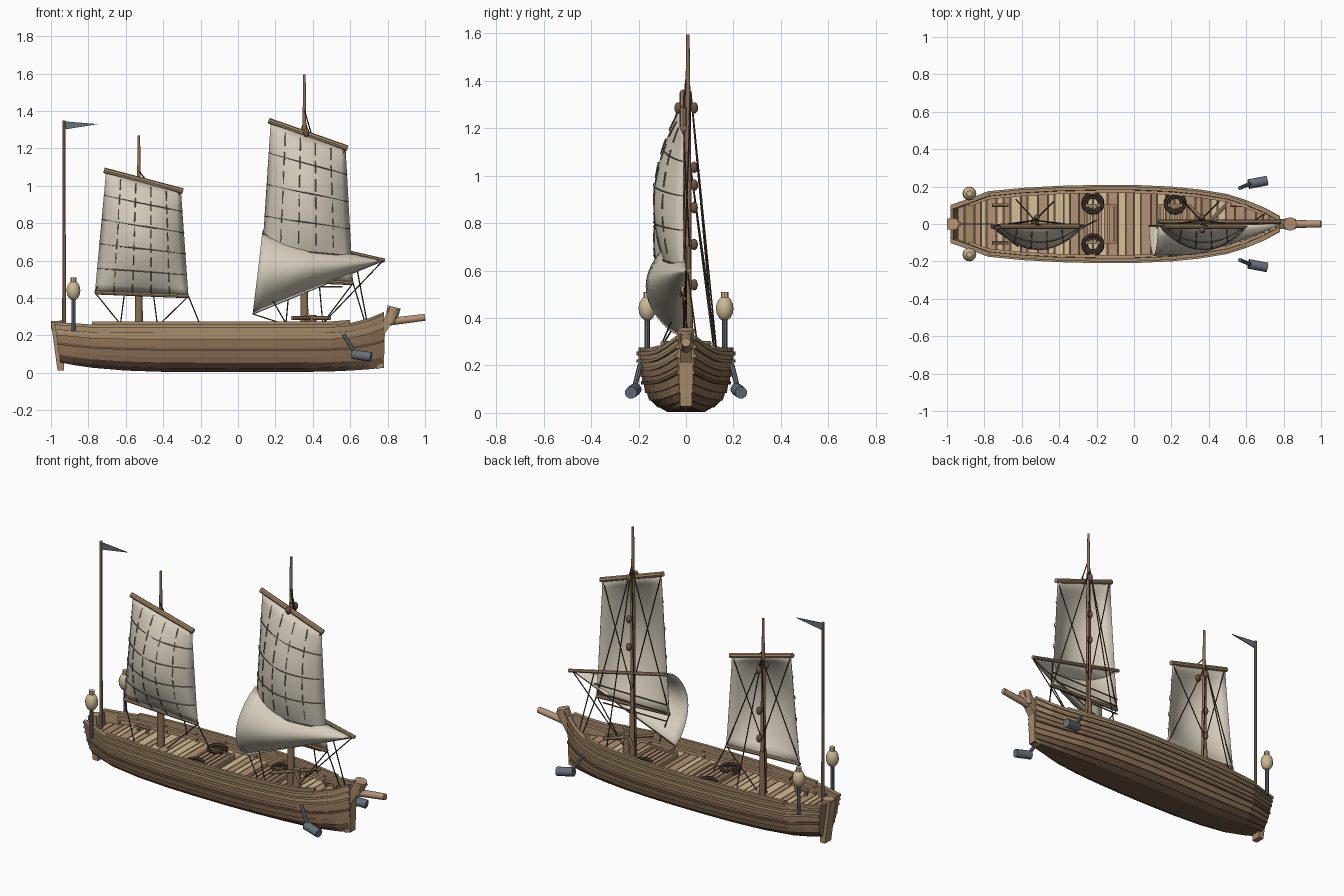
import bpy, bmesh, math, random
from mathutils import Vector as V

random.seed(4)
cube = bpy.data.objects.get("Cube")
if cube:
    bpy.data.objects.remove(cube)


def material(name, *rgb):
    m = bpy.data.materials.new(name)
    m.use_nodes = True
    m.diffuse_color = (*rgb, 1)
    m.node_tree.nodes["Principled BSDF"].inputs["Base Color"].default_value = (*rgb, 1)
    return m


BROWN = material("hull brown", .26, .16, .09)
DARK = material("dark wood", .15, .09, .055)
RAIL = material("rail wood", .37, .25, .14)
TAN = material("light tan wood", .66, .52, .3)
PINK = material("warm deck wood", .46, .29, .18)
SAIL = material("canvas", .66, .60, .49)
ROPE = material("dark rope", .08, .05, .035)
SEAM = material("seam grey", .22, .19, .15)
IRON = material("iron grey", .13, .16, .19)
CREAM = material("lantern cream", .6, .48, .29)


def finish(name, bm, *mats, smooth=False):
    bmesh.ops.recalc_face_normals(bm, faces=bm.faces)
    mesh = bpy.data.meshes.new(name)
    bm.to_mesh(mesh)
    bm.free()
    ob = bpy.data.objects.new(name, mesh)
    bpy.context.collection.objects.link(ob)
    for m in mats:
        mesh.materials.append(m)
    if smooth:
        bpy.context.view_layer.objects.active = ob
        ob.select_set(True)
        bpy.ops.object.shade_smooth_by_angle(angle=math.radians(40))
        ob.select_set(False)
    return ob


def mirror_y(ob):
    ob.modifiers.new("mirror", 'MIRROR').use_axis = (False, True, False)
    return ob


def rods(name, items, mat, sides=8):
    """Straight round bars: (start, end, start radius, end radius)."""
    bm = bmesh.new()
    for p, q, r0, r1 in items:
        p, q = V(p), V(q)
        new = bmesh.ops.create_cone(bm, cap_ends=True, segments=sides, radius1=r0,
                                    radius2=r1, depth=(q - p).length)["verts"]
        turn = V((0, 0, 1)).rotation_difference(q - p).to_matrix()
        for v in new:
            v.co = turn @ v.co + (p + q) / 2
    return finish(name, bm, mat, smooth=True)


def boxes(name, items, mat):
    """Boxes: (centre, size)."""
    bm = bmesh.new()
    for c, s in items:
        for v in bmesh.ops.create_cube(bm)["verts"]:
            v.co = V(a * b + d for a, b, d in zip(v.co, s, c))
    return finish(name, bm, mat)


def balls(name, items, mat):
    """Ellipsoids: (centre, radii)."""
    bm = bmesh.new()
    for c, s in items:
        for v in bmesh.ops.create_uvsphere(bm, u_segments=12, v_segments=8, radius=1)["verts"]:
            v.co = V(a * b + d for a, b, d in zip(v.co, s, c))
    return finish(name, bm, mat, smooth=True)


def prism(name, outline, half, mat):
    """Outline in x and z, given thickness along y."""
    bm = bmesh.new()
    a, b = [[bm.verts.new((x, s * half, z)) for x, z in outline] for s in (-1, 1)]
    bm.faces.new(a)
    bm.faces.new(b)
    for i in range(len(a)):
        bm.faces.new((a[i - 1], a[i], b[i], b[i - 1]))
    return finish(name, bm, mat)


def loft(bm, rings, index=0):
    rows = [[bm.verts.new(p) for p in r] for r in rings]
    faces = [bm.faces.new(rows[0]), bm.faces.new(rows[-1])]
    for a, b in zip(rows, rows[1:]):
        for i in range(len(a)):
            faces.append(bm.faces.new((a[i - 1], a[i], b[i], b[i - 1])))
    for f in faces:
        f.material_index = index


def lerp(table, x):
    for (x0, y0), (x1, y1) in zip(table, table[1:]):
        if x <= x1:
            return y0 + (y1 - y0) * (x - x0) / (x1 - x0)
    return table[-1][1]


# Hull shape
BEAM = [(-.95, .092), (-.88, .127), (-.78, .165), (-.6, .183), (-.4, .194), (-.2, .199), (0, .199),
        (.2, .19), (.35, .175), (.5, .15), (.6, .117), (.7, .075), (.78, .03)]
SHEER = [(-.95, .262), (-.8, .248), (.5, .248), (.65, .26), (.78, .315)]
SHAPE = [(0, .36), (.08, .56), (.2, .74), (.4, .87), (.65, .94), (1, 1)]
STATIONS = [x for x, _ in BEAM]


def hull(x, t, out=0.0):
    low = .004 + .026 * abs(x / .8) ** 4
    z = low + (lerp(SHEER, x) - low) * t
    return V((x - (.03 * t if x < -.9 else 0), lerp(BEAM, x) * lerp(SHAPE, t) + out, z))


# Overlapping hull planks
bm = bmesh.new()
cuts = [0, .08, .2, .33, .47, .6, .73, .85, 1]
for k, (t0, t1) in enumerate(zip(cuts, cuts[1:])):
    loft(bm, [[hull(x, t0, .008), hull(x, t1, .001), hull(x, t1, -.014), hull(x, t0, -.014)]
              for x in STATIONS], [1, 1, 0, 0, 0, 0, 2, 2][k])
mirror_y(finish("hull_planks", bm, BROWN, DARK, RAIL))

bm = bmesh.new()
loft(bm, [[hull(x, 0, .006), hull(x, .06, -.01), V((x, 0, hull(x, .06).z)), V((x, 0, hull(x, 0).z))]
          for x in STATIONS])
mirror_y(finish("hull_bottom", bm, DARK))

bm = bmesh.new()
edge = [hull(-.95, t) for t in cuts]
edge += [V((p.x, -p.y, p.z)) for p in reversed(edge)]
loft(bm, [edge, [p + V((.015, 0, 0)) for p in edge]])
finish("transom", bm, BROWN)

# Wales and cap rail, swept along the hull
for name, t, out, r, first, last, mat in (
        ("lower_wale", .5, .004, .007, -1, 1, DARK), ("middle_wale", .74, .006, .007, -1, 1, RAIL),
        ("upper_wale", .88, .007, .006, -1, 1, RAIL), ("cap_rail", 1.01, -.003, .013, -1, 1, RAIL),
        ("top_rail", 1.08, -.008, .009, -.8, .62, RAIL), ("inner_rail", .93, -.024, .008, -.9, .72, PINK)):
    bm = bmesh.new()
    loft(bm, [[hull(x, t) + V((0, out + a * r, b * min(r, .008)))
               for a, b in ((-1, -1), (1, -1), (1, 1), (-1, 1))]
              for x in STATIONS if first < x < last])
    mirror_y(finish(name, bm, mat))

# Deck planks across the hull, over a dark underside
bm = bmesh.new()
x = -.94
while x < .74:
    w = random.uniform(.03, .06)
    for c, a, b, z0, z1 in ((random.choice((0, 0, 1, 2)), x, x + w - .005, .185, .2),
                            (3, x, x + w, .178, .184)):
        loft(bm, [[V((e, s * (lerp(BEAM, e) * .98 - .012), z)) for s, z in
                   ((-1, z0), (1, z0), (1, z1), (-1, z1))] for e in (a, b)], c)
    x += w
finish("deck_planks", bm, PINK, TAN, RAIL, DARK)

# Stem, stern post, bowsprit
prism("stem", [(.74, .02), (.78, .03), (.785, .21), (.865, .33), (.81, .35), (.76, .25)], .026, RAIL)
rods("stem_head", [((.815, 0, .27), (.835, 0, .352), .03, .036)], PINK, 12)
prism("stern_post", [(-.965, .012), (-.93, .012), (-.94, .27), (-1, .27)], .03, RAIL)
rods("stern_head", [((-.965, 0, .23), (-.968, 0, .278), .033, .033)], PINK, 12)
rods("bowsprit", [((.78, 0, .27), (1, 0, .297), .022, .019)], PINK, 10)
mirror_y(boxes("rail_stanchions", [((x, lerp(BEAM, x) - .026, .22), (.014, .012, .05))
                                   for x in STATIONS[1:-2]], RAIL))

# Deck fittings
for name, cx in (("aft_hatch", -.18), ("fore_hatch", .21)):
    boxes(name + "_frame", [((cx + s * .08, 0, .21), (.014, .21, .03)) for s in (-1, 1)] +
          [((cx, s * .1, .21), (.17, .014, .03)) for s in (-1, 1)], RAIL)
    boxes(name + "_cover", [((cx + i * .03, 0, .208), (.02, .19, .018)) for i in range(-2, 3)], PINK)
bm = bmesh.new()
for cx, cy in ((-.22, .11), (-.22, -.11), (.22, .11)):
    for radius, height in ((.052, .21), (.036, .212), (.05, .226)):
        ring = [V((cx, cy, height)) + V((math.cos(a), math.sin(a), 0)) * radius
                for a in (i * math.tau / 20 for i in range(20))]
        rows = [[bm.verts.new(p + (p - V((cx, cy, height))).normalized() * .009 * math.cos(b)
                              + V((0, 0, .009 * math.sin(b)))) for b in (j * math.tau / 6 for j in range(6))]
                for p in ring]
        for i in range(20):
            for j in range(6):
                bm.faces.new((rows[i - 1][j - 1], rows[i][j - 1], rows[i][j], rows[i - 1][j]))
finish("rope_coils", bm, ROPE, smooth=True)
mirror_y(rods("mooring_bitts", [((x + s * .03, .1, .19), (x + s * .03, .1, .235), .01, .01)
                                for x in (-.715, .56) for s in (-1, 1)] +
              [((x - .045, .1, .23), (x + .045, .1, .23), .01, .01) for x in (-.715, .56)], RAIL))
rods("capstan", [((.4, .0, .19), (.4, .0, .31), .026, .02)], BROWN, 10)
rods("capstan_bars", [((.39 - .1, -s * .1, .293), (.39 + .1, s * .1, .293), .011, .011)
                      for s in (-1, 1)], RAIL)

# Side floats on iron arms
mirror_y(rods("side_arms", [((.565, .192, .205), (.632, .22, .095), .011, .011)], IRON))
mirror_y(rods("side_floats", [((.612, .213, .1), (.712, .232, .085), .026, .026)], IRON, 12))

# Stern lanterns, flagpole and flag
mirror_y(rods("lantern_posts", [((-.88, .163, .22), (-.88, .163, .41), .011, .011)], IRON))
mirror_y(balls("lanterns", [((-.88, .163, .44), (.037, .037, .052))], CREAM))
mirror_y(rods("lantern_caps", [((-.88, .163, .48), (-.88, .163, .51), .016, .016)], CREAM))
rods("flagpole", [((-.93, 0, .2), (-.93, 0, 1.35), .01, .008)], RAIL)
prism("flag", [(-.93, 1.345), (-.75, 1.33), (-.92, 1.302)], .003, IRON)


# Sails as curved sheets with seams following the surface
def sail_sheet(name, surface, n=14):
    bm = bmesh.new()
    g = [[bm.verts.new(surface(i / n, j / n)) for j in range(n + 1)] for i in range(n + 1)]
    for i in range(n):
        for j in range(n):
            bm.faces.new((g[i][j], g[i + 1][j], g[i + 1][j + 1], g[i][j + 1]))
    bmesh.ops.remove_doubles(bm, verts=bm.verts, dist=.0005)
    finish(name, bm, SAIL, smooth=True).modifiers.new("cloth", 'SOLIDIFY').thickness = .004


def lug_sail(name, mast, top, tl, tr, br, bl):
    corners = [V((x, -.012, z)) for x, z in (tl, tr, br, bl)]
    a, b, c, d = corners

    def surface(u, v):
        p = a.lerp(b, u).lerp(d.lerp(c, u), v)
        p.y -= .125 * max(0, math.sin(math.pi * u)) ** .75 * max(0, math.sin(math.pi * v)) ** .8
        return p

    sail_sheet(name + "_sail", surface)
    front = V((0, -.004, 0))
    seams = []
    for k in range(1, 5):
        for i in range(24):
            s0, s1 = i / 24, (i + 1) / 24
            seams.append((surface(s0, k / 5) + front, surface(s1, k / 5) + front, .003, .003))
            if i % 3:
                seams.append((surface(k / 5, s0) + front, surface(k / 5, s1) + front, .003, .003))
    rods(name + "_sail_seams", seams, SEAM, 4)
    # Yard, boom and mast
    along = (b - a).normalized() * .012
    rods(name + "_yard", [(a - along, b + along, .015, .015)], RAIL)
    rods(name + "_boom", [(d, c, .011, .011)], RAIL)
    rods(name + "_mast", [((mast, .008, .18), (mast, .008, .46), .024, .02),
                          ((mast, .008, .46), (mast, .008, top - .28), .016, .013),
                          ((mast, .008, top - .3), (mast, .008, top), .011, .007)], BROWN, 10)
    # Rigging and blocks
    head = V((mast, .02, top - .24))
    lines = [(head, c), (head, d), (a, V((mast, .02, d.z + .1))), (b, V((mast, .02, d.z + .1))),
             (head, (mast - .1, .13, .25)), (head, (mast + .1, .12, .25)),
             (c, (mast + .05, 0, .2)), (d, (mast - .09, -.12, .25)), (c, (mast + .33, .02, .25)),
             ((mast, 0, top - .19), a.lerp(b, .55))]
    rods(name + "_rigging", [(p, q, .0035, .0035) for p, q in lines], ROPE, 5)
    balls(name + "_blocks", [((mast + .01, y, z), (.016, .016, .024)) for y, z in
                             ((.035, top - .31), (-.033, top - .31), (.034, top - .56),
                              (.034, top - .73))], DARK)


lug_sail("aft", -.53, 1.27, (-.705, 1.08), (-.305, .975), (-.265, .41), (-.765, .43))
lug_sail("main", .355, 1.595, (.175, 1.345), (.575, 1.205), (.615, .48), (.12, .50))


# Low triangular sail gathered at its forward tip
def low_sail(u, v):
    tip, upper, lower = V((.775, 0, .6)), V((.13, -.015, .75)), V((.08, -.015, .315))
    p = tip.lerp(upper.lerp(lower, v), u)
    p.y -= .155 * max(0, math.sin(math.pi * v)) ** .7 * min(1, u * 1.5) ** .8
    return p


sail_sheet("low_sail", low_sail)
rods("low_sail_yard", [((.785, .012, .6), (.13, .012, .75), .011, .011)], RAIL)
rods("low_sail_lines", [(p, q, .0035, .0035) for p, q in (
    ((.775, 0, .6), (.08, -.01, .315)), ((.775, 0, .6), (.46, .0, .27)),
    ((.62, 0, .64), (.69, .05, .27)), ((.08, -.01, .315), (.25, -.16, .26)))], ROPE, 5)
rods("low_sail_battens", [((.62 - k * .03, .004, .56 - k * .05), (.13, .004, .56 - k * .05), .004, .004)
                          for k in range(3)], DARK, 6)
